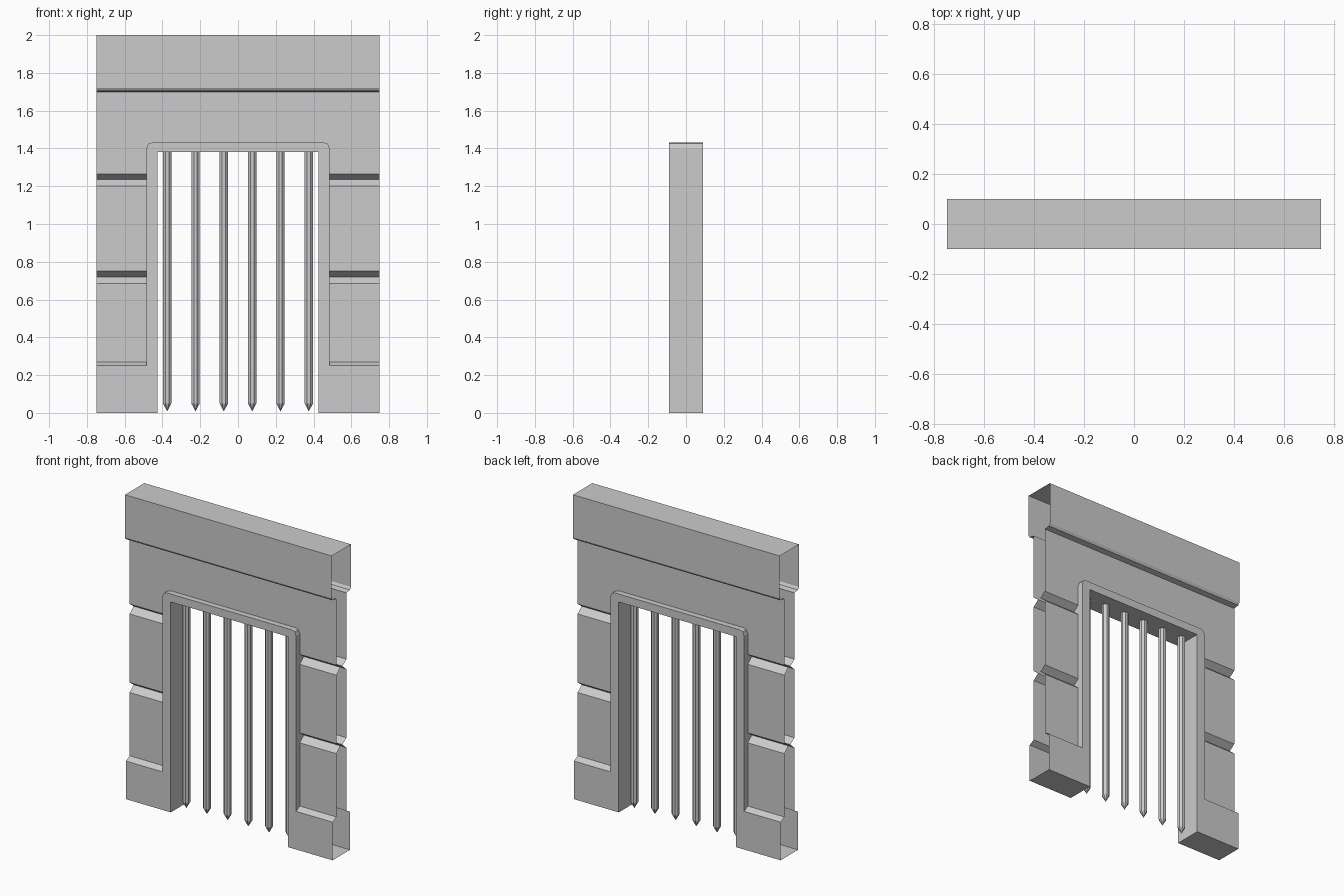
import bpy, bmesh, math

if "Cube" in bpy.data.objects:
    bpy.data.objects.remove(bpy.data.objects["Cube"])


def material(name, rgb):
    m = bpy.data.materials.new(name)
    m.use_nodes = True
    m.diffuse_color = (*rgb, 1)
    m.node_tree.nodes["Principled BSDF"].inputs["Base Color"].default_value = (*rgb, 1)
    return m


STONE = material("grey stone", (0.6, 0.6, 0.6))


def finish(bm, name):
    bmesh.ops.recalc_face_normals(bm, faces=bm.faces)
    mesh = bpy.data.meshes.new(name)
    bm.to_mesh(mesh)
    bm.free()
    mesh.materials.append(STONE)
    obj = bpy.data.objects.new(name, mesh)
    bpy.context.collection.objects.link(obj)
    return obj


def strip(name, profile, x0, x1):
    """Sweep an open (y, z) profile along x, leaving the ends open."""
    bm = bmesh.new()
    rows = [[bm.verts.new((x, y, z)) for y, z in profile] for x in (x0, x1)]
    for i in range(len(profile) - 1):
        bm.faces.new((rows[0][i], rows[0][i + 1], rows[1][i + 1], rows[1][i]))
    return finish(bm, name)


def both_sides(half):
    """Complete a front half profile with its mirrored back half."""
    return [(-y, z) for y, z in half] + [(y, z) for y, z in reversed(half)]


HALF, JAMB_OUT, JAMB_IN = 0.75, 0.485, 0.425
PANEL, GROOVE, PLINTH, CAP = 0.052, 0.01, 0.09, 0.10
SEAM = 1.39

# Piers: stacked panels with V grooves, standing on a plinth
pier = [(PANEL, SEAM)]
for z in (1.2, 0.685):
    pier += [(PANEL, z + 0.065), (GROOVE, z + 0.035), (PANEL, z)]
pier += [(PANEL, 0.27), (PLINTH, 0.25), (PLINTH, 0)]
pier = [(-y, z) for y, z in pier] + [(y, z) for y, z in reversed(pier)]
strip("left_pier", pier, JAMB_OUT, HALF)
strip("right_pier", pier, -HALF, -JAMB_OUT)

# Header: upper panel with a projecting cap block
header = [(PANEL, SEAM), (PANEL, 1.70), (CAP - 0.01, 1.705), (CAP, 1.72), (CAP, 2.0)]
strip("header", both_sides(header), -HALF, HALF)

# Door frame: arch-shaped profile with clipped corners, full depth
outer = [(JAMB_OUT, 0), (JAMB_OUT, 1.40), (0.475, 1.425), (0.45, 1.432)]
inner = [(JAMB_IN, 0), (JAMB_IN, 1.38)]
arch = outer + [(-x, z) for x, z in reversed(outer)]
arch += [(-x, z) for x, z in inner] + inner[::-1]
bm = bmesh.new()
face = bm.faces.new([bm.verts.new((x, -PLINTH, z)) for x, z in arch])
swept = bmesh.ops.extrude_face_region(bm, geom=[face], use_keep_orig=True)
moved = [v for v in swept["geom"] if isinstance(v, bmesh.types.BMVert)]
bmesh.ops.translate(bm, verts=moved, vec=(0, 2 * PLINTH, 0))
finish(bm, "door_frame")

# Portcullis bars: octagonal rods with pointed lower ends
for i in range(6):
    bm = bmesh.new()
    rings = []
    for z in (0.05, 1.385):
        rings.append([bm.verts.new((0.024 * math.cos((k + 0.5) * math.pi / 4),
                                    0.024 * math.sin((k + 0.5) * math.pi / 4), z))
                      for k in range(8)])
    tip = bm.verts.new((0, 0, 0.008))
    for k in range(8):
        n = (k + 1) % 8
        bm.faces.new((rings[0][k], rings[0][n], rings[1][n], rings[1][k]))
        bm.faces.new((tip, rings[0][n], rings[0][k]))
    bm.faces.new(rings[1])
    bar = finish(bm, f"bar_{i + 1}")
    bar.location.x = (i - 2.5) * 0.15
